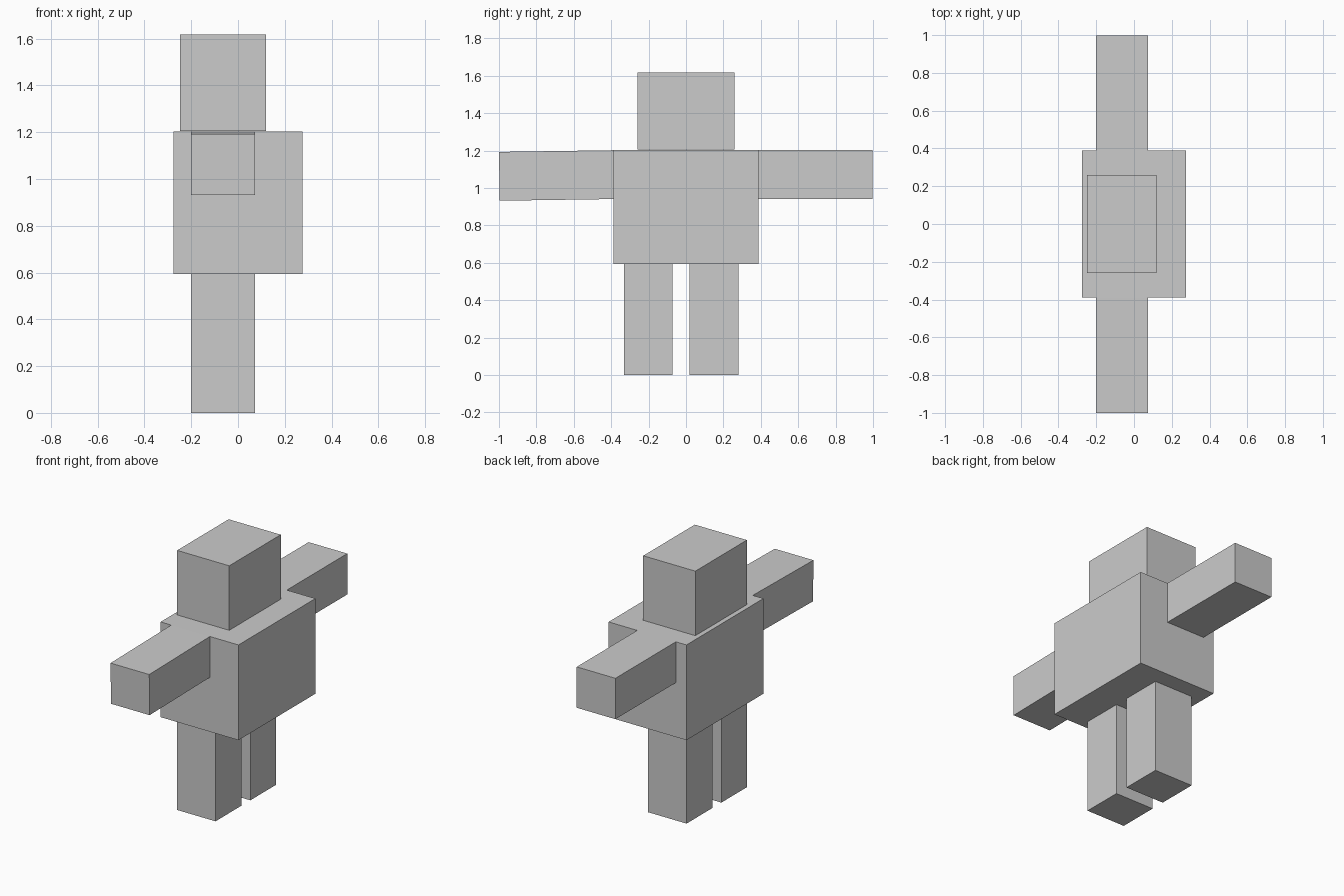
import bpy
import math
from mathutils import Matrix, Vector

if "Cube" in bpy.data.objects:
    bpy.data.objects.remove(bpy.data.objects["Cube"])


def box(name, x, y, z, tilt=0.0, pivot=(0, 0, 0)):
    """Box from (min, max) ranges, optionally tilted about the x axis at a pivot."""
    bpy.ops.mesh.primitive_cube_add(size=1)
    ob = bpy.context.object
    ob.name = name
    centre = Vector([(a + b) / 2 for a, b in (x, y, z)])
    size = [b - a for a, b in (x, y, z)]
    p = Vector(pivot)
    turn = Matrix.Translation(p) @ Matrix.Rotation(tilt, 4, 'X') @ Matrix.Translation(-p)
    ob.data.transform(turn @ Matrix.Translation(centre) @ Matrix.Diagonal((*size, 1)))
    return ob


LIMB_X = (-0.20, 0.073)

# Body and head
box("torso", (-0.275, 0.275), (-0.388, 0.388), (0.594, 1.202))
box("head", (-0.248, 0.12), (-0.26, 0.26), (1.205, 1.617))

# Arms: one level, the other drooping slightly towards its end
box("right_arm", LIMB_X, (0.388, 0.998), (0.941, 1.202))
box("left_arm", LIMB_X, (-1.0, -0.388), (0.941, 1.202),
    tilt=math.radians(0.85), pivot=(0, -0.388, 1.202))

# Legs
for name, y0 in (("left_leg", -0.331), ("right_leg", 0.02)):
    box(name, LIMB_X, (y0, y0 + 0.26), (0, 0.594))
